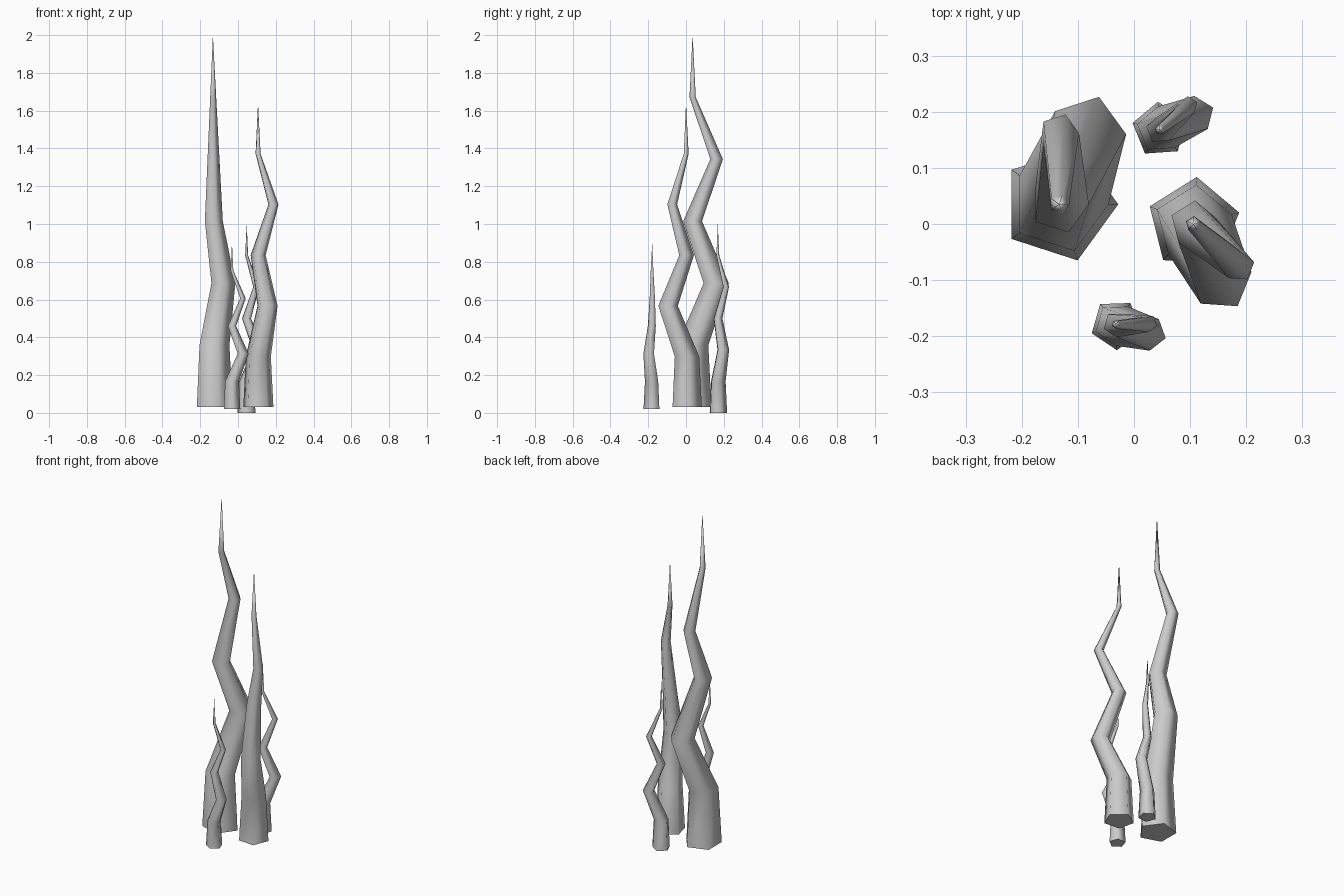
import bpy, bmesh
from math import radians, cos, sin

if "Cube" in bpy.data.objects:
    bpy.data.objects.remove(bpy.data.objects["Cube"])

SIDES, SEGMENTS = 5, 6


def spike(name, axis, z0, z1, radius, turn, kink_low, kink_high):
    """Tapered five-sided spike, pushed off its axis at the 2nd and 4th rings."""
    centres = [axis, axis, kink_low, axis, kink_high, axis]
    bm = bmesh.new()
    rings = []
    for i, (cx, cy) in enumerate(centres):
        t = i / SEGMENTS
        r = radius * (1 - t)
        z = z0 + (z1 - z0) * t
        angles = [radians(turn + 360 * k / SIDES) for k in range(SIDES)]
        rings.append([bm.verts.new((cx + r * cos(a), cy + r * sin(a), z)) for a in angles])
    tip = bm.verts.new((*axis, z1))
    # sides and pointed end
    for k in range(SIDES):
        n = (k + 1) % SIDES
        for lo, hi in zip(rings, rings[1:]):
            bm.faces.new((lo[k], lo[n], hi[n], hi[k])).smooth = True
        bm.faces.new((rings[-1][k], rings[-1][n], tip)).smooth = True
    # flat base with a crisp rim
    base = bm.faces.new(rings[0][::-1])
    for e in base.edges:
        e.smooth = False
    mesh = bpy.data.meshes.new(name)
    bm.to_mesh(mesh)
    bm.free()
    obj = bpy.data.objects.new(name, mesh)
    bpy.context.collection.objects.link(obj)


# two tall spikes and two short ones
spike("tall_spike_left", (-0.133, 0.035), 0.03, 2.0, 0.105, 0, (-0.084, 0.16), (-0.133, 0.162))
spike("tall_spike_right", (0.106, 0.0), 0.03, 1.64, 0.084, 14, (0.155, -0.099), (0.187, -0.075))
spike("short_spike_front", (-0.032, -0.179), 0.02, 0.9, 0.046, 56, (0.027, -0.195), (0.026, -0.177))
spike("short_spike_back", (0.046, 0.168), 0.0, 1.0, 0.05, 22, (0.11, 0.195), (0.097, 0.211))
